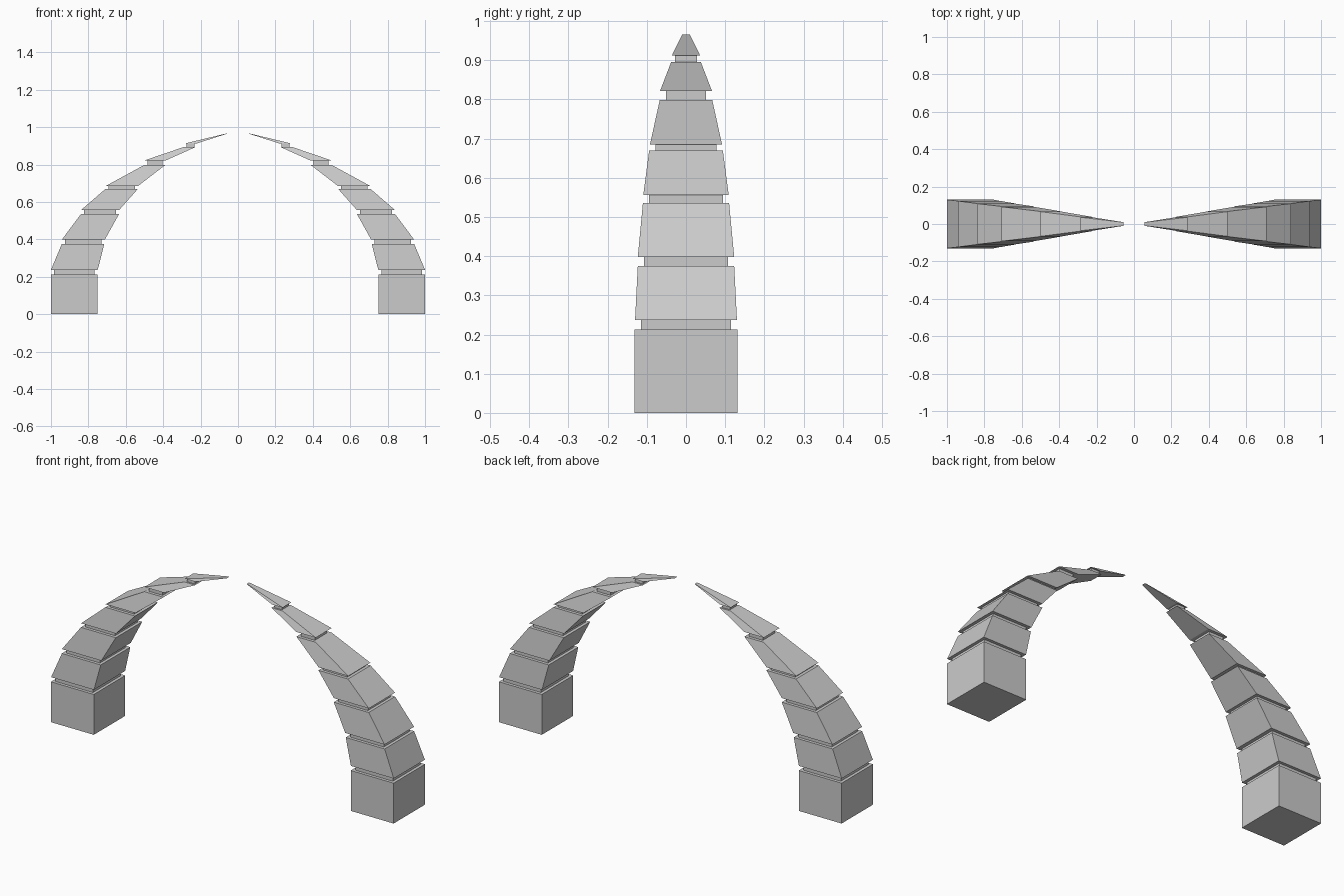
import bpy
import bmesh

cube = bpy.data.objects.get("Cube")
if cube:
    bpy.data.objects.remove(cube, do_unlink=True)

stone = bpy.data.materials.new("grey_stone")
stone.use_nodes = True
GREY = (0.6, 0.6, 0.6, 1)
stone.diffuse_color = GREY
stone.node_tree.nodes["Principled BSDF"].inputs["Base Color"].default_value = GREY

# Sections of one horn: (height, inner x, outer x, half depth)
# Each pair is the bottom and top of one tapering block.
BLOCKS = [
    ((0, .75, 1, .131), (.213, .75, 1, .131)),
    ((.237, .75, 1, .13), (.375, .715, .942, .123)),
    ((.398, .712, .942, .123), (.535, .636, .84, .11)),
    ((.556, .636, .84, .109), (.67, .535, .708, .094)),
    ((.685, .535, .708, .092), (.798, .388, .5, .067)),
    ((.822, .386, .5, .066), (.895, .223, .286, .038)),
    ((.912, .223, .286, .036), (.965, .057, .066, .01)),
]


def inset(section, z):
    # Narrowed copy of a section, used for the necks
    _, inner, outer, depth = section
    gap = min(.016, (outer - inner) * .15)
    return (z, inner + gap, outer - gap, depth - gap)


def build_horn(name, side):
    sections = []
    for i, (bottom, top) in enumerate(BLOCKS):
        sections += [bottom, top]
        if i + 1 < len(BLOCKS):
            # Recessed neck up to the next block
            sections += [inset(top, top[0]), inset(top, BLOCKS[i + 1][0][0])]

    bm = bmesh.new()
    rings = []
    for z, inner, outer, d in sections:
        corners = ((inner, -d), (outer, -d), (outer, d), (inner, d))
        rings.append([bm.verts.new((side * x, y, z)) for x, y in corners])
    for low, high in zip(rings, rings[1:]):
        for k in range(4):
            n = (k + 1) % 4
            bm.faces.new((low[k], low[n], high[n], high[k]))
    bm.faces.new(rings[0])
    bm.faces.new(rings[-1])
    bmesh.ops.recalc_face_normals(bm, faces=bm.faces)

    mesh = bpy.data.meshes.new(name)
    bm.to_mesh(mesh)
    bm.free()
    mesh.materials.append(stone)
    bpy.context.collection.objects.link(bpy.data.objects.new(name, mesh))


build_horn("left_horn", 1)
build_horn("right_horn", -1)
